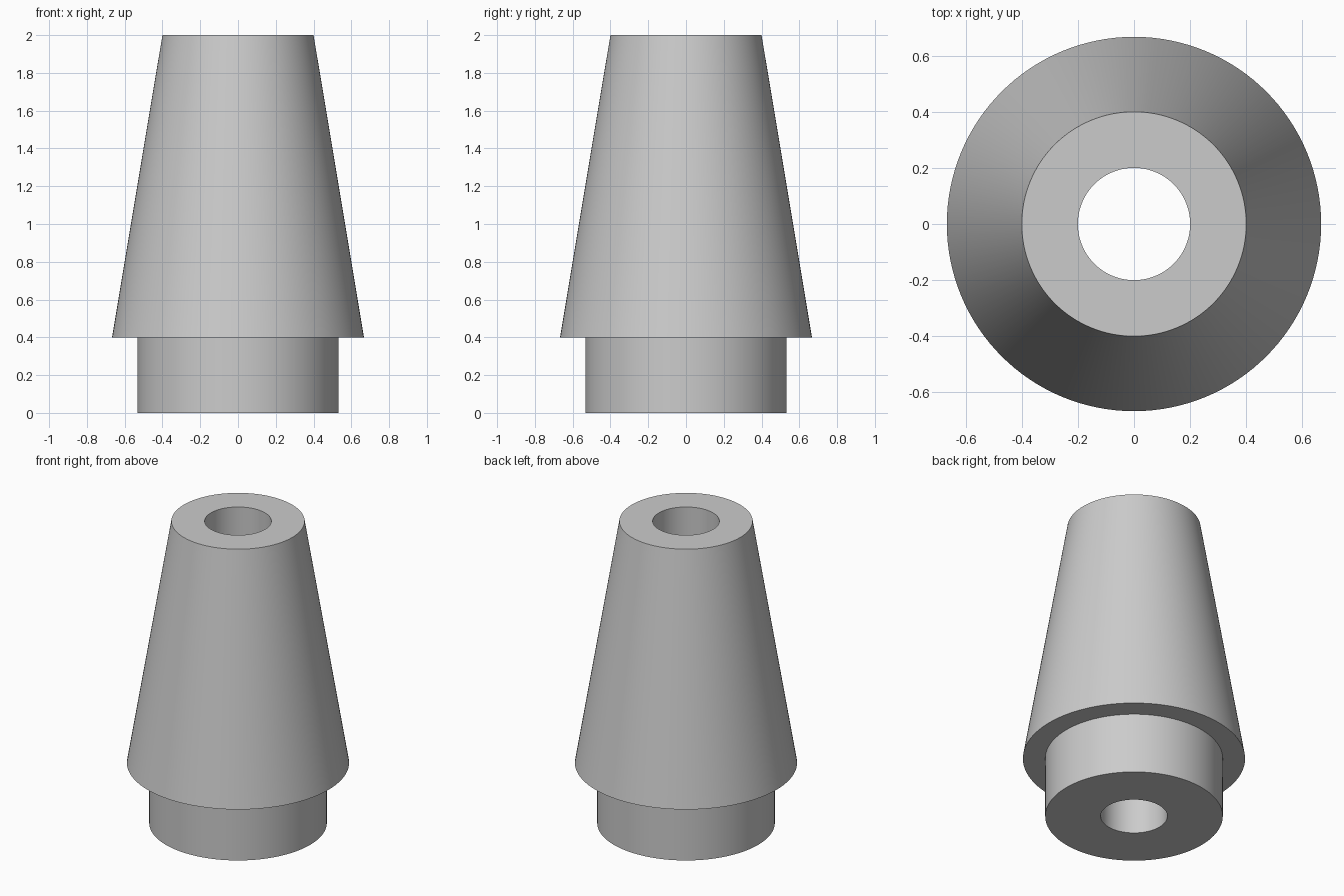
import bpy
import bmesh
import math

SEGMENTS = 128

default = bpy.data.objects.get("Cube")
if default:
    bpy.data.objects.remove(default, do_unlink=True)

grey = bpy.data.materials.new("plain grey")
grey.use_nodes = True
colour = (0.6, 0.6, 0.6, 1.0)
grey.diffuse_color = colour
grey.node_tree.nodes["Principled BSDF"].inputs["Base Color"].default_value = colour


def lathe(name, profile, material):
    """Revolve a closed (radius, height) profile around the z axis."""
    bm = bmesh.new()
    verts = [bm.verts.new((r, 0, z)) for r, z in profile]
    edges = [bm.edges.new((a, b)) for a, b in zip(verts, verts[1:] + verts[:1])]
    bmesh.ops.spin(bm, geom=verts + edges, cent=(0, 0, 0), axis=(0, 0, 1),
                   angle=math.tau, steps=SEGMENTS, use_merge=True)
    bmesh.ops.remove_doubles(bm, verts=bm.verts, dist=0.0001)
    bmesh.ops.recalc_face_normals(bm, faces=bm.faces)
    mesh = bpy.data.meshes.new(name)
    bm.to_mesh(mesh)
    bm.free()
    mesh.materials.append(material)
    obj = bpy.data.objects.new(name, mesh)
    bpy.context.collection.objects.link(obj)
    bpy.ops.object.select_all(action="DESELECT")
    obj.select_set(True)
    bpy.context.view_layer.objects.active = obj
    bpy.ops.object.shade_smooth_by_angle(angle=math.radians(30))
    return obj


# Straight collar, overhanging tapered sleeve and a bore right through
bore, collar, skirt, tip = 0.2, 0.533, 0.667, 0.4
lathe("tapered_bushing", [
    (bore, 0), (collar, 0), (collar, 0.4),
    (skirt, 0.4), (tip, 2), (bore, 2),
], grey)
